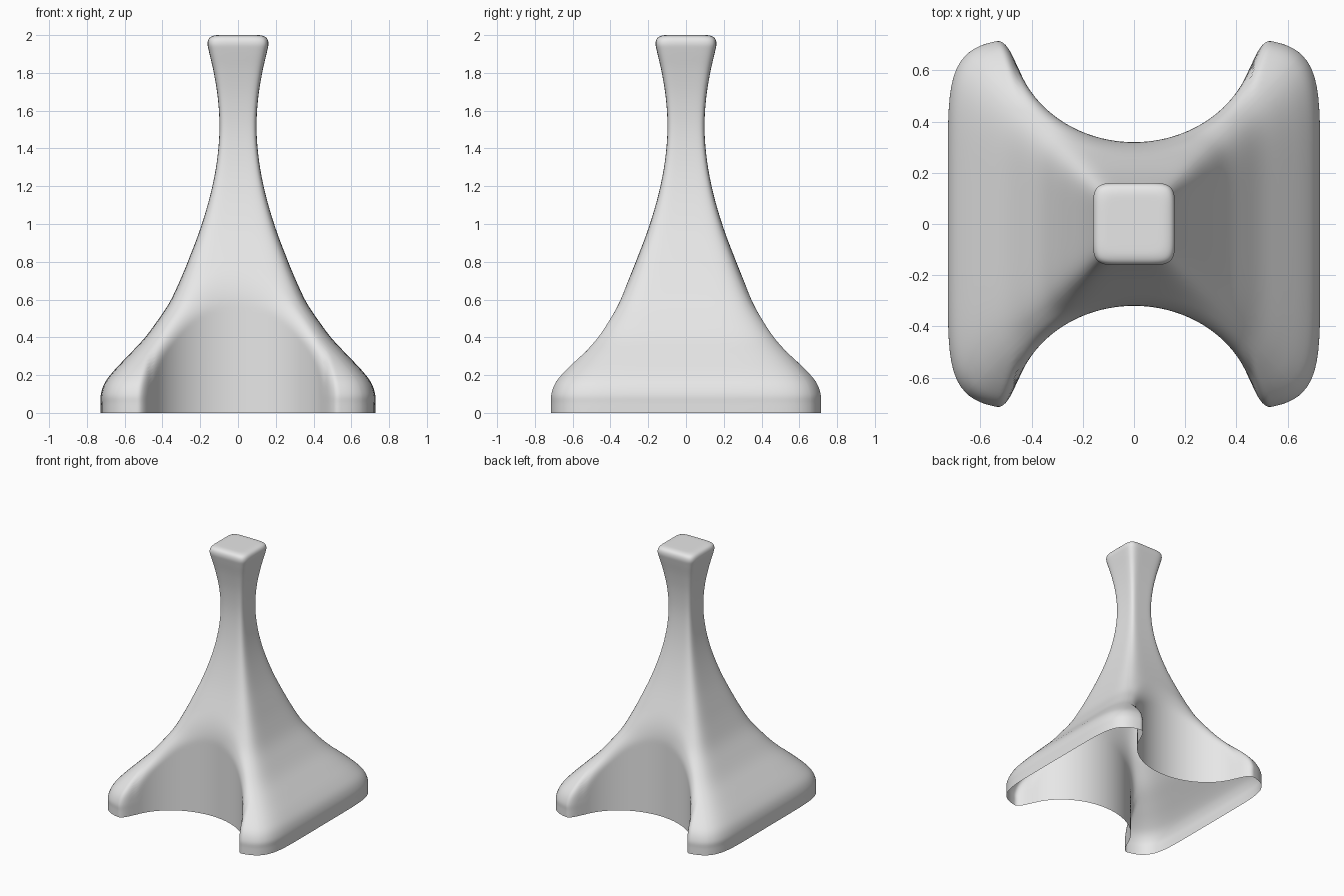
import bpy
import bmesh
import math
from mathutils import Vector

cube = bpy.data.objects.get("Cube")
if cube:
    bpy.data.objects.remove(cube, do_unlink=True)

# Flared silhouette: (half width, height) from the floor to the cap
PROFILE = [(.727, 0), (.727, .05), (.726, .1), (.705, .16), (.66, .22),
           (.585, .3), (.5, .39), (.432, .48), (.365, .58), (.312, .69),
           (.262, .81), (.198, .98), (.145, 1.16), (.112, 1.33), (.098, 1.5),
           (.106, 1.66), (.128, 1.8), (.153, 1.91), (.161, 1.955),
           (.152, 1.985), (.125, 1.998), (.08, 2), (.03, 2)]
STEPS = 4          # rings between profile points
LONG, SHORT = 112, 32   # points along the scooped and plain sides


def catmull(points, steps):
    """Smooth curve through 2D points."""
    pts = [Vector(p) for p in points]
    pts = [pts[0]] + pts + [pts[-1]]
    out = []
    for a, b, c, d in zip(pts, pts[1:], pts[2:], pts[3:]):
        for i in range(steps):
            t = i / steps
            out.append(b + (c - a) * (t / 2)
                       + (2 * a - 5 * b + 4 * c - d) * (t * t / 2)
                       + (3 * b - a - 3 * c + d) * (t ** 3 / 2))
    return out + [pts[-1]]


def scoop(x):
    """Depth and slope of the vertical elliptical scoop at x."""
    x = abs(x)
    cx = min(x, .46)
    root = math.sqrt(1 - (cx / .475) ** 2)
    slope = .42 * cx / (.475 ** 2 * root)
    return .74 - .42 * root + slope * (x - cx), slope


def soft_min(a, b, k):
    h = max(k - abs(a - b), 0) / k
    return min(a, b) - h * h * k / 4


def unit_square():
    """Counter-clockwise points around a square of half width one."""
    def edge(n):
        return [2 * i / n - 1 for i in range(n)]
    return ([(t, -1) for t in edge(LONG)] + [(1, t) for t in edge(SHORT)]
            + [(-t, 1) for t in edge(LONG)] + [(-1, -t) for t in edge(SHORT)])


def ring_point(u, v, width, z):
    """Rounded square section with the front and back scooped away."""
    n = 7 - min(z, 1)
    s = width / (abs(u) ** n + abs(v) ** n) ** (1 / n)
    x, y = u * s, v * s
    depth, slope = scoop(x)
    k = .05 * math.sqrt(1 + slope * slope)
    return x, math.copysign(soft_min(abs(y), depth, k), y), z


# Lofted shell, open underneath
bm = bmesh.new()
square = unit_square()
rings = [[bm.verts.new(ring_point(u, v, w, min(z, 2))) for u, v in square]
         for w, z in catmull(PROFILE, STEPS)]
count = len(square)
for low, high in zip(rings, rings[1:]):
    for i in range(count):
        j = (i + 1) % count
        bm.faces.new((low[i], low[j], high[j], high[i]))
bm.faces.new(rings[-1])

mesh = bpy.data.meshes.new("flared_pedestal")
bm.to_mesh(mesh)
bm.free()
body = bpy.data.objects.new("flared_pedestal", mesh)
bpy.context.collection.objects.link(body)

# Plain light grey
grey = bpy.data.materials.new("light_grey")
grey.use_nodes = True
colour = (.8, .8, .8, 1)
grey.diffuse_color = colour
grey.node_tree.nodes["Principled BSDF"].inputs["Base Color"].default_value = colour
mesh.materials.append(grey)

bpy.ops.object.select_all(action='DESELECT')
body.select_set(True)
bpy.context.view_layer.objects.active = body
bpy.ops.object.shade_smooth_by_angle(angle=math.radians(50))
